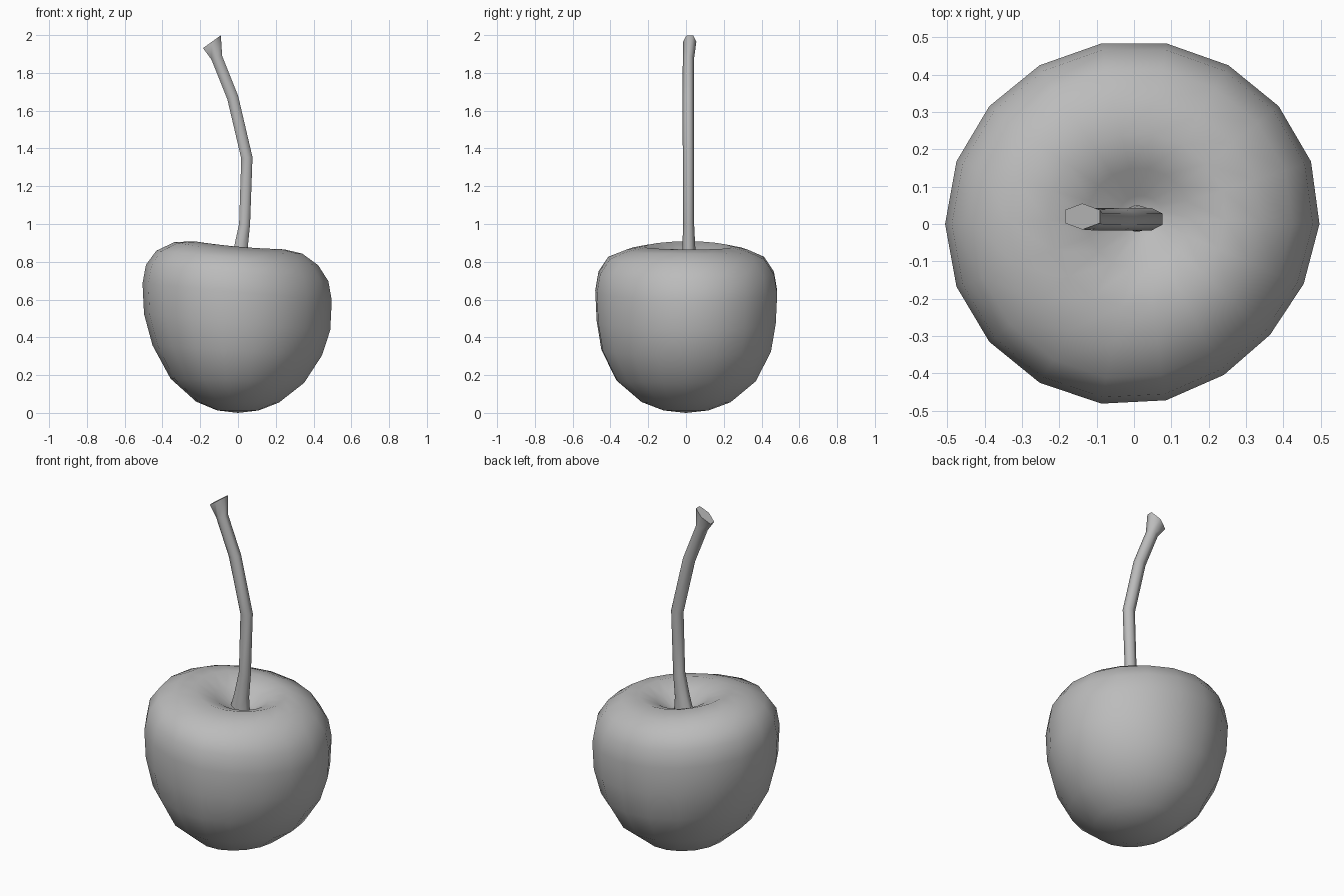
import bpy, bmesh
from math import sin, cos, pi, radians
from mathutils import Vector

cube = bpy.data.objects.get("Cube")
if cube:
    bpy.data.objects.remove(cube, do_unlink=True)

grey = bpy.data.materials.new("plain grey")
grey.use_nodes = True
colour = (0.5, 0.5, 0.5, 1)
grey.diffuse_color = colour
grey.node_tree.nodes["Principled BSDF"].inputs["Base Color"].default_value = colour


def skin(name, rings, angle):
    """Join equal rings of points into a closed, smooth-shaded tube."""
    bm = bmesh.new()
    loops = [[bm.verts.new(p) for p in ring] for ring in rings]
    n = len(loops[0])
    for low, high in zip(loops, loops[1:]):
        for i in range(n):
            j = (i + 1) % n
            bm.faces.new((low[i], low[j], high[j], high[i]))
    bm.faces.new(loops[0][::-1])
    bm.faces.new(loops[-1])
    bmesh.ops.remove_doubles(bm, verts=bm.verts, dist=0.0005)
    bmesh.ops.recalc_face_normals(bm, faces=bm.faces)
    mesh = bpy.data.meshes.new(name)
    bm.to_mesh(mesh)
    bm.free()
    mesh.materials.append(grey)
    obj = bpy.data.objects.new(name, mesh)
    bpy.context.collection.objects.link(obj)
    bpy.ops.object.select_all(action="DESELECT")
    obj.select_set(True)
    bpy.context.view_layer.objects.active = obj
    bpy.ops.object.shade_smooth_by_angle(angle=radians(angle))


# Fruit: a turned profile (radius, height) with an open dimple, made uneven
profile = [(0.0001, 0), (0.11, 0.013), (0.22, 0.057), (0.355, 0.17), (0.45, 0.33),
           (0.495, 0.48), (0.503, 0.64), (0.485, 0.74), (0.43, 0.82), (0.34, 0.873),
           (0.24, 0.887), (0.14, 0.845), (0.06, 0.79), (0.0001, 0.77)]
SIDES = 18


def fruit_point(index, side):
    r, z = profile[index]
    a = 2 * pi * side / SIDES
    # One flattened cheek at the front left
    r *= 1.005 - 0.06 * max(0, cos(a + radians(42))) ** 4
    # Narrower front to back, but fuller towards the base
    depth = 0.97 + 0.13 * max(0, 1 - z / 0.48)
    x, y = r * cos(a), depth * r * sin(a)
    # The right shoulder stands higher than the left
    z += min(1, z / 0.5) * -0.09 * x
    if index > 8:
        z -= 0.15 * y * y
        # Dimple sits slightly off centre
        pull = 1 - r / 0.45
        x, y = x + 0.02 * pull, y + 0.02 * pull
    return Vector((x, y, z))


skin("fruit", [[fruit_point(k, s) for s in range(SIDES)]
               for k in range(len(profile))], 70)

# Stem: six-sided tube along a bent path (x, y, z, radius, tilt)
path = [(0.0, 0.015, 0.755, 0.055, 0.1), (0.013, 0.015, 0.86, 0.037, 0.15),
        (0.035, 0.014, 1.0, 0.029, 0.08), (0.047, 0.013, 1.35, 0.03, -0.12),
        (-0.028, 0.012, 1.67, 0.03, -0.3), (-0.112, 0.013, 1.88, 0.03, -0.35),
        (-0.138, 0.02, 1.965, 0.058, -0.62)]


def stem_ring(x, y, z, r, tilt):
    ring = []
    for s in range(6):
        a = pi * (s + 0.5) / 3
        u, v = r * cos(a) / cos(pi / 6), min(r, 0.035) * sin(a)
        ring.append(Vector((x + u * cos(tilt), y + v, z - u * sin(tilt))))
    return ring


skin("stem", [stem_ring(*p) for p in path], 70)
